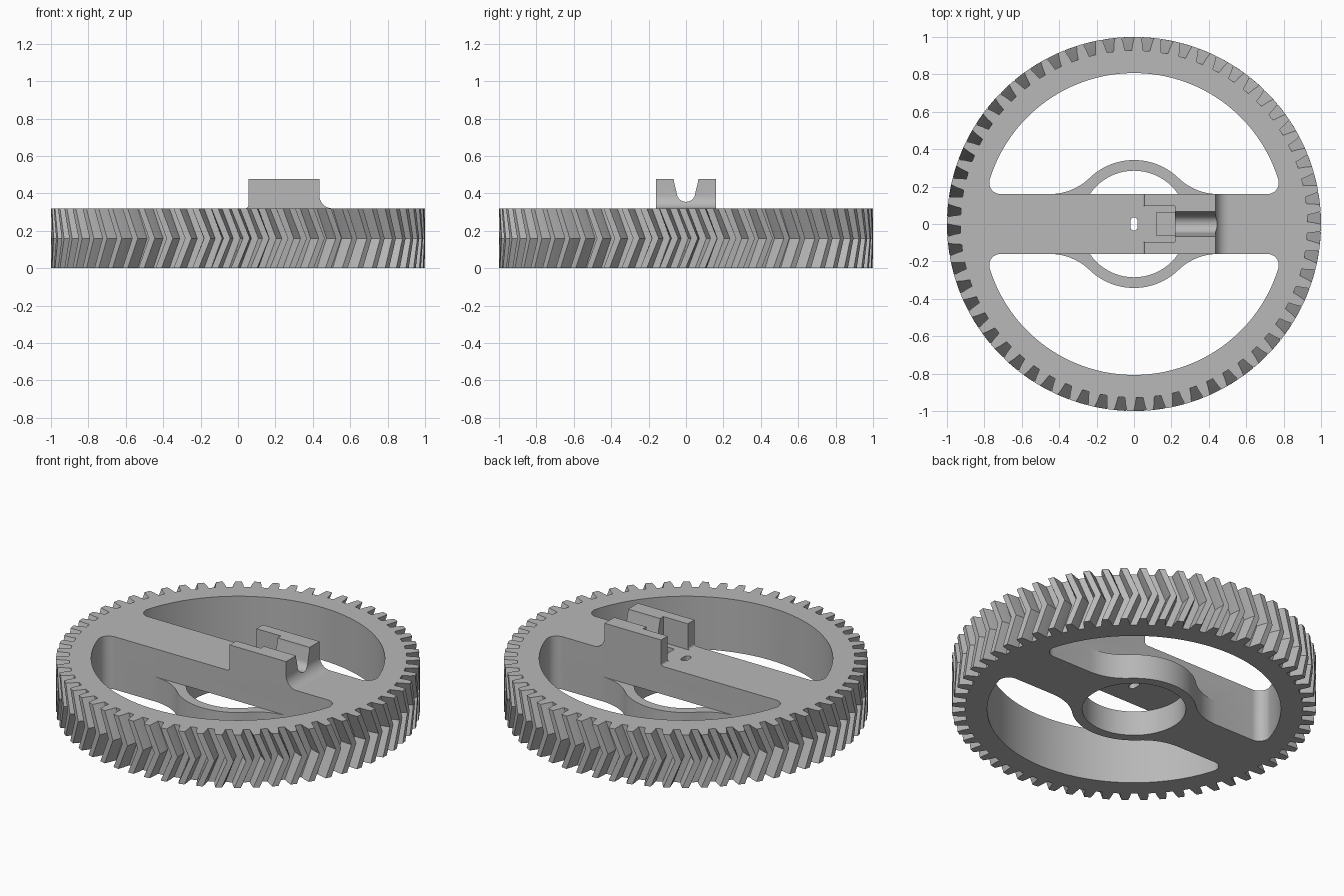
import bpy, bmesh, math
from mathutils import Vector, Matrix

if "Cube" in bpy.data.objects:
    bpy.data.objects.remove(bpy.data.objects["Cube"], do_unlink=True)

TEETH, HEIGHT, HUB_TOP = 60, 0.32, 0.15
TWIST, PHASE = 0.065, -0.02
BAR, RIM = 0.16, 0.807            # half width of bar, inner radius of rim
HUB_OUT, HUB_IN = 0.342, 0.285

grey = bpy.data.materials.new("grey_plastic")
grey.use_nodes = True
colour = (0.48, 0.48, 0.48, 1)
grey.diffuse_color = colour
grey.node_tree.nodes["Principled BSDF"].inputs["Base Color"].default_value = colour


def make_object(name, bm):
    bmesh.ops.recalc_face_normals(bm, faces=bm.faces)
    mesh = bpy.data.meshes.new(name)
    bm.to_mesh(mesh)
    bm.free()
    mesh.materials.append(grey)
    obj = bpy.data.objects.new(name, mesh)
    bpy.context.collection.objects.link(obj)
    return obj


def loft(name, rings):
    """Closed solid through rings with equal point counts."""
    bm = bmesh.new()
    loops = [[bm.verts.new(p) for p in ring] for ring in rings]
    n = len(loops[0])
    for a, b in zip(loops, loops[1:]):
        for i in range(n):
            j = (i + 1) % n
            bm.faces.new((a[i], a[j], b[j], b[i]))
    bm.faces.new(loops[0])
    bm.faces.new(loops[-1])
    return make_object(name, bm)


def prism(name, outline, low, high, axis="z"):
    place = {"z": lambda u, v, w: (u, v, w),
             "x": lambda u, v, w: (w, u, v),
             "y": lambda u, v, w: (u, w, v)}[axis]
    return loft(name, [[place(u, v, w) for u, v in outline] for w in (low, high)])


def box(name, x0, x1, y, z0, z1):
    return prism(name, [(x0, -y), (x1, -y), (x1, y), (x0, y)], z0, z1)


def arc(cx, cy, r, start, end, steps):
    return [(cx + r * math.cos(start + (end - start) * i / steps),
             cy + r * math.sin(start + (end - start) * i / steps))
            for i in range(steps + 1)]


def cut(obj, cutter):
    cutter.hide_render = True
    mod = obj.modifiers.new("cut", "BOOLEAN")
    mod.operation, mod.solver, mod.object = "DIFFERENCE", "EXACT", cutter
    bpy.context.view_layer.objects.active = obj
    bpy.ops.object.modifier_apply(modifier=mod.name)
    bpy.data.objects.remove(cutter, do_unlink=True)


# Herringbone toothed body
TOOTH = [(-0.31, 0.928), (-0.25, 0.966), (-0.17, 1.0),
         (0.17, 1.0), (0.25, 0.966), (0.31, 0.928)]
pitch = math.tau / TEETH


def tooth_ring(z, turn):
    ring = []
    for i in range(TEETH):
        for step, r in TOOTH:
            a = math.pi / 2 + PHASE + turn + (i + step) * pitch
            ring.append((r * math.cos(a), r * math.sin(a), z))
    return ring


gear = loft("herringbone_gear", [tooth_ring(0, 0), tooth_ring(HEIGHT / 2, TWIST),
                                 tooth_ring(HEIGHT, 0)])

# Half-moon windows: the low part leaves the hub ring and its fillets standing
corner = 0.06
corner_y = BAR + corner
corner_x = math.sqrt((RIM - corner) ** 2 - corner_y ** 2)
tip = math.atan2(corner_y, corner_x)
window = (arc(corner_x, corner_y, corner, -math.pi / 2, tip, 10)
          + arc(0, 0, RIM, tip, math.pi - tip, 72)[1:-1]
          + arc(-corner_x, corner_y, corner, math.pi - tip, math.pi * 1.5, 10))
flare = 0.305
flare_y = BAR + flare
flare_x = math.sqrt((HUB_OUT + flare) ** 2 - flare_y ** 2)
lean = math.atan2(flare_y, flare_x)
hub_edge = (arc(-flare_x, flare_y, flare, -math.pi / 2, -lean, 10)
            + arc(0, 0, HUB_OUT, math.pi - lean, lean, 24)[1:-1]
            + arc(flare_x, flare_y, flare, math.pi + lean, math.pi * 1.5, 10))
for side in (1, -1):
    for outline, low, high in ((window, HUB_TOP, 0.5), (window + hub_edge, -0.1, 0.2)):
        cut(gear, prism("window_cutter", [(x, side * y) for x, y in outline], low, high))

# Round hub recess below, oval pin hole, and slot under the bracket
cut(gear, prism("hub_cutter", arc(0, 0, HUB_IN, 0, math.tau, 64)[:-1], -0.1, HUB_TOP))
oval = arc(0, 0.015, 0.02, 0, math.pi, 8) + arc(0, -0.015, 0.02, math.pi, math.tau, 8)
cut(gear, prism("pin_cutter", oval, -0.1, 0.5))
cut(gear, box("slot_cutter", 0.12, 0.22, 0.062, 0.29, 0.5))

# Bracket with a coved foot, open pocket and round-bottomed channel
top = 0.477
cove = arc(0.505, HEIGHT + 0.07, 0.07, math.pi, math.pi * 1.5, 10)
foot = arc(0.04, HEIGHT + 0.015, 0.015, math.pi * 1.5, math.tau, 4)
bracket = prism("bracket", foot + [(0.055, top), (0.435, top)] + cove,
                -BAR, BAR, "y")
cut(bracket, box("pocket_cutter", 0, 0.22, 0.097, 0.25, 0.6))
channel = [(-0.068, 0.5), (-0.064, 0.46)] + arc(0, 0.405, 0.05, math.pi, math.tau, 14) \
    + [(0.064, 0.46), (0.068, 0.5)]
cut(bracket, prism("channel_cutter", channel, 0.1, 0.6, "x"))

# Smooth curved walls, keep hard edges
for obj in (gear, bracket):
    bpy.ops.object.select_all(action="DESELECT")
    obj.select_set(True)
    bpy.context.view_layer.objects.active = obj
    bpy.ops.object.shade_smooth_by_angle(angle=math.radians(20))
